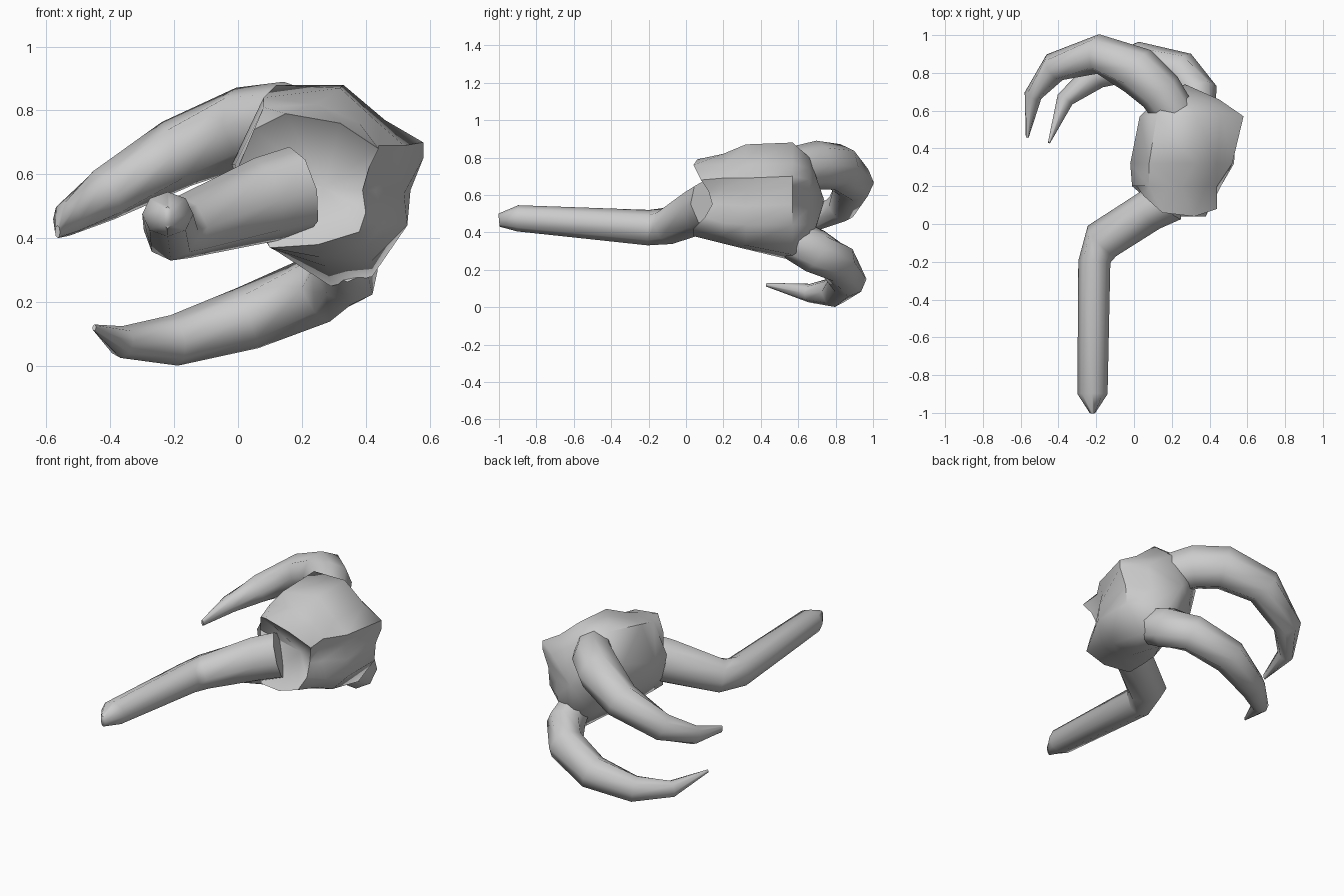
import bpy, bmesh, math
from mathutils import Vector

if "Cube" in bpy.data.objects:
    bpy.data.objects.remove(bpy.data.objects["Cube"])


def loft(name, rings, front=None, back=None, angle=40):
    """Skin a stack of equal-length rings, with a fan to a cap point at each end."""
    bm = bmesh.new()
    vs = [[bm.verts.new(p) for p in r] for r in rings]
    n = len(vs[0])
    for a, b in zip(vs, vs[1:]):
        for i in range(n):
            j = (i + 1) % n
            bm.faces.new((a[i], a[j], b[j], b[i]))
    for ring, tip in ((vs[0], front), (vs[-1], back)):
        if tip is None:
            bm.faces.new(ring)
        else:
            c = bm.verts.new(tip)
            for i in range(n):
                bm.faces.new((ring[i], ring[(i + 1) % n], c))
    bmesh.ops.recalc_face_normals(bm, faces=bm.faces[:])
    me = bpy.data.meshes.new(name)
    bm.to_mesh(me)
    bm.free()
    ob = bpy.data.objects.new(name, me)
    bpy.context.collection.objects.link(ob)
    bpy.ops.object.select_all(action='DESELECT')
    ob.select_set(True)
    bpy.context.view_layer.objects.active = ob
    bpy.ops.object.shade_smooth_by_angle(angle=math.radians(angle))
    return ob


def limb(name, path, sides=8):
    """Tapered tube; path rows are x, y, z, half width, half height."""
    pts = [Vector(p[:3]) for p in path]
    rings = []
    for i, (p, row) in enumerate(zip(pts, path)):
        t = (pts[min(i + 1, len(pts) - 1)] - pts[max(i - 1, 0)]).normalized()
        side = t.cross(Vector((0, 0, 1))).normalized()
        up = side.cross(t)
        rings.append([p + side * row[3] * math.cos(a) + up * row[4] * math.sin(a)
                      for a in (math.tau * k / sides for k in range(sides))])
    return loft(name, rings, angle=68)


# Arm with a bent elbow
limb("arm", [
    (-.22, -1.0, .465, .015, .035),
    (-.22, -.90, .475, .08, .07),
    (-.21, -.20, .425, .085, .095),
    (-.17, -.09, .435, .11, .10),
    (.08, .07, .52, .11, .135),
    (.19, .13, .55, .12, .14)])

# Two curved claws
limb("upper_claw", [
    (.22, .58, .74, .11, .12),
    (.14, .70, .76, .12, .13),
    (.02, .81, .75, .13, .125),
    (-.19, .90, .665, .105, .11),
    (-.42, .83, .535, .08, .085),
    (-.535, .68, .46, .047, .055),
    (-.565, .46, .42, .008, .02)])
limb("lower_claw", [
    (.34, .58, .36, .09, .11),
    (.335, .69, .30, .11, .12),
    (.25, .81, .24, .105, .11),
    (.03, .865, .15, .10, .10),
    (-.20, .79, .08, .075, .08),
    (-.365, .66, .075, .047, .05),
    (-.45, .43, .12, .006, .01)])

# Palm: sections in x, z from the open front to the knuckles
rim = [(.44, .68), (.32, .76), (.15, .79), (.05, .74), (0, .62), (.06, .45),
       (.10, .37), (.25, .38), (.38, .42), (.40, .48), (.39, .55), (.41, .62)]
rim_y = [.08, .04, .06, .15, .22, .14, .08, .04, .04, .10, .14, .12]
wrist = [(.44, .69), (.38, .76), (.25, .82), (.08, .81), (-.01, .63), (.04, .47),
         (.10, .37), (.26, .34), (.40, .38), (.46, .45), (.43, .55), (.42, .63)]
middle = [(.52, .69), (.44, .76), (.32, .87), (.08, .84), (-.02, .63), (.04, .48),
          (.12, .36), (.28, .31), (.42, .33), (.53, .44), (.52, .54), (.50, .62)]
knuckles = [(.58, .70), (.46, .77), (.33, .88), (.12, .88), (.03, .70), (.08, .50),
            (.20, .36), (.29, .25), (.42, .28), (.53, .44), (.54, .55), (.58, .65)]
rear = [(.45, .68), (.37, .74), (.28, .80), (.17, .80), (.12, .70), (.15, .55),
        (.22, .42), (.29, .31), (.38, .32), (.42, .44), (.42, .53), (.44, .61)]
loft("palm",
     [[(x, y, z) for (x, z), y in zip(rim, rim_y)]]
     + [[(x, y, z) for x, z in s]
        for s, y in ((wrist, .20), (middle, .32), (knuckles, .57), (rear, .66))],
     front=(.27, .22, .56), back=(.27, .74, .57), angle=50)
